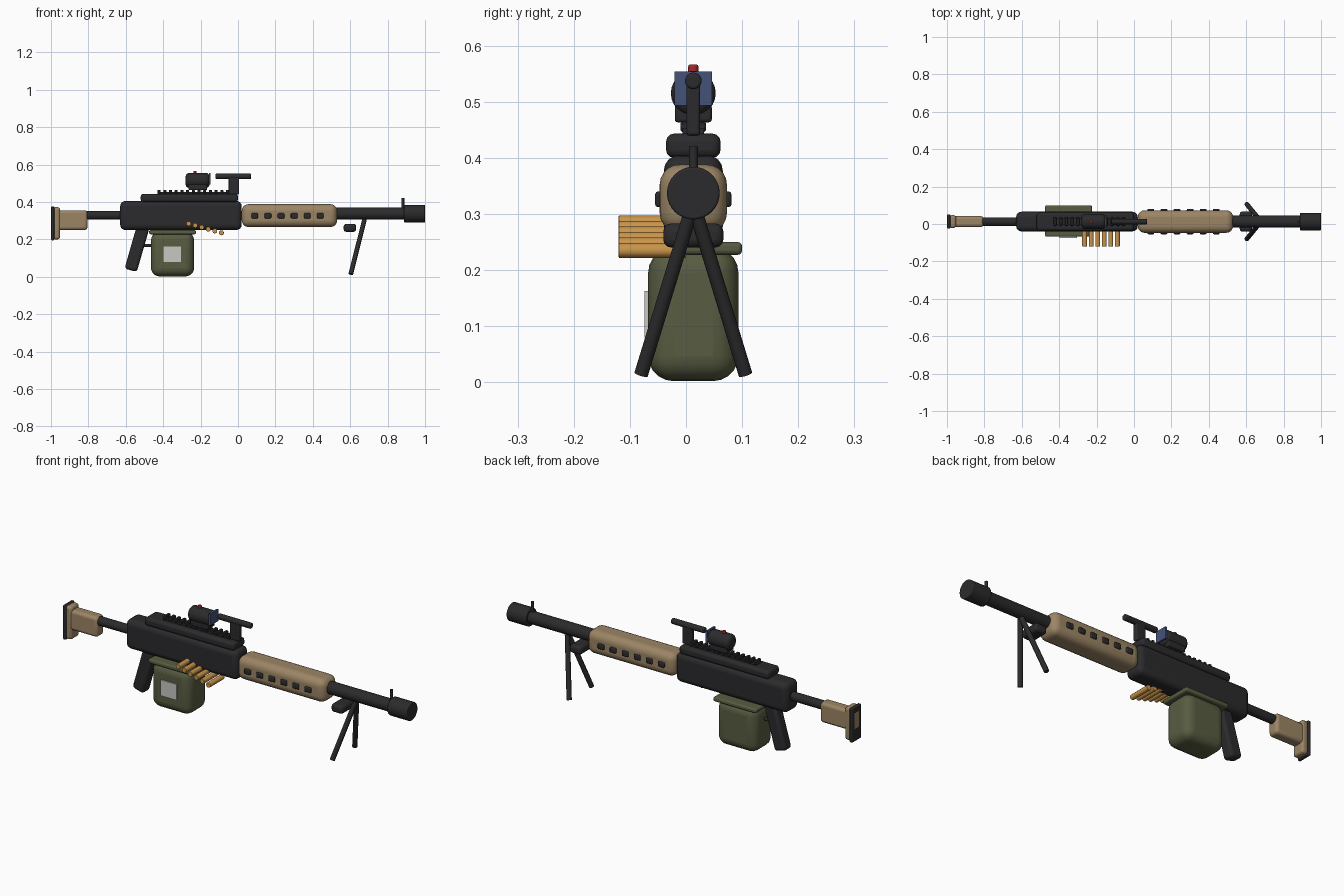
import bpy, math
from mathutils import Vector

cube = bpy.data.objects.get("Cube")
if cube:
    bpy.data.objects.remove(cube, do_unlink=True)

CY = 0.013      # centre line of the model
BORE = 0.337    # barrel height


def material(name, colour):
    m = bpy.data.materials.new(name)
    m.use_nodes = True
    m.diffuse_color = (*colour, 1)
    bsdf = m.node_tree.nodes["Principled BSDF"]
    bsdf.inputs["Base Color"].default_value = (*colour, 1)
    bsdf.inputs["Roughness"].default_value = 0.6
    return m


black = material("gunmetal black", (0.024, 0.024, 0.026))
tan = material("desert tan", (0.33, 0.235, 0.13))
olive = material("olive green", (0.098, 0.107, 0.053))
brass = material("brass", (0.58, 0.30, 0.07))
blue = material("lens blue", (0.06, 0.085, 0.19))
red = material("signal red", (0.40, 0.02, 0.02))
grey = material("label grey", (0.57, 0.57, 0.55))


def finish(name, mat, bevel, segments=3):
    ob = bpy.context.object
    ob.name = name
    ob.data.materials.append(mat)
    if bevel:
        mod = ob.modifiers.new("Rounded edges", 'BEVEL')
        mod.width = bevel
        mod.segments = segments
        mod.limit_method = 'ANGLE'
        mod.angle_limit = math.radians(50)
    bpy.ops.object.shade_smooth_by_angle(angle=math.radians(40))
    return ob


def box(name, mat, x, y, z, bevel=0.0, segments=3):
    """Box given by its (low, high) extents on each axis."""
    bpy.ops.mesh.primitive_cube_add(size=1, location=[sum(r) / 2 for r in (x, y, z)])
    bpy.context.object.scale = [r[1] - r[0] for r in (x, y, z)]
    bpy.ops.object.transform_apply(location=False, rotation=False)
    return finish(name, mat, bevel, segments)


def mid(width):
    """Extents of a width centred on the model."""
    return (CY - width / 2, CY + width / 2)


def rod(name, mat, a, b, radius, bevel=0.0, sides=24):
    """Cylinder from point a to point b."""
    a, b = Vector(a), Vector(b)
    bpy.ops.mesh.primitive_cylinder_add(vertices=sides, radius=radius,
                                        depth=(b - a).length, location=(a + b) / 2)
    bpy.context.object.rotation_euler = (b - a).to_track_quat('Z', 'Y').to_euler()
    return finish(name, mat, bevel)


# Shoulder stock
box("butt_pad", black, (-0.999, -0.982), mid(0.075), (0.195, 0.375), 0.005)
box("butt_plate", tan, (-0.988, -0.952), mid(0.068), (0.2, 0.372), 0.012)
box("stock_block", tan, (-1.0, -0.805), mid(0.06), (0.25, 0.355), 0.015)
rod("buffer_tube", black, (-0.83, CY, 0.329), (-0.6, CY, 0.329), 0.023)

# Receiver and top rail
box("receiver", black, (-0.63, 0.02), mid(0.105), (0.25, 0.405), 0.028, 4)
box("top_cover", black, (-0.52, 0.0), mid(0.097), (0.4, 0.443), 0.014)
box("rail_base", black, (-0.43, -0.045), mid(0.038), (0.438, 0.452))
for i in range(13):
    x = -0.422 + i * 0.0305
    box(f"rail_tooth_{i + 1}", black, (x - 0.008, x + 0.008), mid(0.045),
        (0.446, 0.465), 0.003, 1)

# Sight
box("sight_mount", black, (-0.265, -0.165), mid(0.066), (0.463, 0.495), 0.006)
rod("sight_body", black, (-0.28, CY, 0.515), (-0.152, CY, 0.515), 0.04, 0.018)
box("sight_lens", blue, (-0.156, -0.146), mid(0.067), (0.493, 0.554))
rod("sight_button", red, (-0.23, CY, 0.545), (-0.23, CY, 0.566), 0.009, 0.003)

# Carrying handle
box("handle_post", black, (-0.05, 0.006), mid(0.024), (0.44, 0.535), 0.005)
rod("handle_bar", black, (-0.12, CY, 0.537), (0.07, CY, 0.537), 0.015, 0.005, 16)

# Handguard with vents down both sides
box("handguard", tan, (0.02, 0.53), mid(0.12), (0.266, 0.388), 0.036, 5)
for side, word in ((-1, "right"), (1, "left")):
    for i in range(6):
        x = 0.09 + i * 0.07
        y = CY + side * 0.059
        box(f"vent_{word}_{i + 1}", black, (x - 0.018, x + 0.018),
            (y - 0.009, y + 0.009), (0.312, 0.34), 0.005, 2)

# Barrel
rod("barrel", black, (0.5, CY, BORE), (0.92, CY, BORE), 0.032)
rod("muzzle", black, (0.888, CY, BORE), (1.0, CY, BORE), 0.047, 0.004, 32)
rod("front_sight", black, (0.881, CY, BORE), (0.881, CY, 0.42), 0.008)

# Bipod
box("bipod_clamp", black, (0.565, 0.632), mid(0.107), (0.24, 0.283), 0.014)
for side, word in ((-1, "right"), (1, "left")):
    rod(f"bipod_leg_{word}", black, (0.676, CY + side * 0.004, 0.305),
        (0.603, CY + side * 0.093, 0.014), 0.0125, 0, 16)

# Pistol grip and trigger
grip = box("grip", black, (-0.574, -0.506), mid(0.06), (0.03, 0.275), 0.015)
grip.rotation_euler.y = math.radians(16)
rod("trigger", black, (-0.53, CY, 0.165), (-0.45, CY, 0.168), 0.008)

# Ammunition box
box("ammo_box", olive, (-0.465, -0.235), mid(0.161), (0.002, 0.24), 0.045, 5)
box("ammo_box_lid", olive, (-0.475, -0.225), (-0.068, 0.1), (0.227, 0.25), 0.008)
box("ammo_label", grey, (-0.397, -0.305), (-0.074, -0.066), (0.08, 0.163))

# Cartridge belt hanging down along the right side
for i in range(6):
    x, z = -0.264 + i * 0.035, 0.284 - i * 0.0098
    rod(f"cartridge_{i + 1}", brass, (x, -0.12, z), (x, 0.0, z), 0.0135, 0.002, 10)
